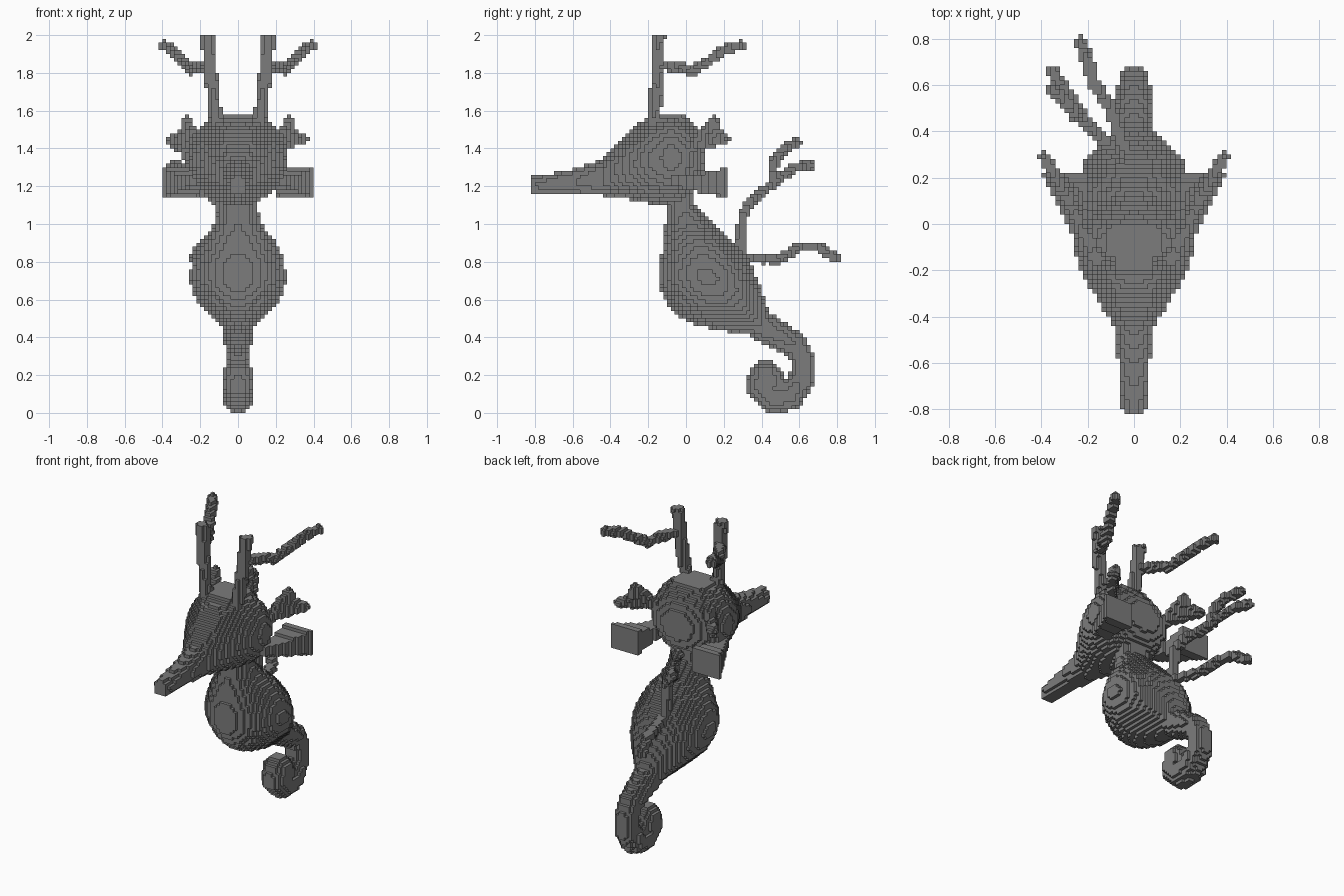
import bpy
from math import floor, ceil
from mathutils import Vector

if "Cube" in bpy.data.objects:
    bpy.data.objects.remove(bpy.data.objects["Cube"], do_unlink=True)

CELL = 0.02

grey = bpy.data.materials.new("stone_grey")
grey.use_nodes = True
grey.diffuse_color = (0.2, 0.2, 0.2, 1)
shader = grey.node_tree.nodes["Principled BSDF"]
shader.inputs["Base Color"].default_value = grey.diffuse_color
shader.inputs["Roughness"].default_value = 0.9


def span(lo, hi):
    """Cell indices that may lie between two coordinates."""
    return range(floor(lo / CELL) - 1, ceil(hi / CELL) + 1)


def mid(i):
    return (i + 0.5) * CELL


def loft(axis, sections, power=2):
    """Cells inside superellipse sections (t, a0, a1, b0, b1) along y or z."""
    cells = set()
    for s, e in zip(sections, sections[1:]):
        for k in span(s[0], e[0]):
            f = (mid(k) - s[0]) / (e[0] - s[0])
            if not 0 <= f < 1:
                continue
            a0, a1, b0, b1 = [p + (q - p) * f for p, q in zip(s[1:], e[1:])]
            for i in span(a0, a1):
                for j in span(b0, b1):
                    u = abs(2 * mid(i) - a0 - a1) / (a1 - a0)
                    v = abs(2 * mid(j) - b0 - b1) / (b1 - b0)
                    if u ** power + v ** power <= 1:
                        cells.add((i, k, j) if axis == "y" else (i, j, k))
    return cells


def chain(points):
    """Cells inside a rounded tube through points (x, y, z, radius)."""
    cells = set()
    for s, e in zip(points, points[1:]):
        a, b = Vector(s[:3]), Vector(e[:3])
        steps = max(1, ceil((b - a).length / 0.008))
        for n in range(steps + 1):
            f = n / steps
            p, r = a.lerp(b, f), s[3] + (e[3] - s[3]) * f
            for i in span(p.x - r, p.x + r):
                for j in span(p.y - r, p.y + r):
                    for k in span(p.z - r, p.z + r):
                        if (Vector((mid(i), mid(j), mid(k))) - p).length <= r:
                            cells.add((i, j, k))
    return cells


def twig(points, r=0.028):
    return chain([p + (r,) for p in points])


def fan(base, tip_a, tip_b, r):
    """Webbed fin: tubes spreading from a base to the line between two tips."""
    cells = set()
    for n in range(9):
        tip = Vector(tip_a).lerp(Vector(tip_b), n / 8)
        reach = 1 - 0.25 * (1 - abs(n / 4 - 1))
        end = Vector(base).lerp(tip, reach)
        cells |= chain([base + (r,), tuple(end) + (r,)])
    return cells


def flip(cells):
    return {(-1 - i, j, k) for i, j, k in cells}


parts = {}

# Head and snout
parts["head"] = loft("y", [(y, -w, w, lo, hi) for y, w, lo, hi in (
    (-0.82, 0.048, 1.15, 1.25), (-0.6, 0.068, 1.15, 1.29),
    (-0.45, 0.09, 1.15, 1.34), (-0.4, 0.115, 1.14, 1.40),
    (-0.3, 0.175, 1.13, 1.50), (-0.2, 0.23, 1.11, 1.57),
    (-0.08, 0.265, 1.10, 1.60), (0, 0.245, 1.12, 1.57),
    (0.06, 0.19, 1.18, 1.50), (0.1, 0.09, 1.27, 1.42))])
parts["head"] = {c for c in parts["head"] if mid(c[2]) < 1.58}
parts["crown"] = loft("z", [(1.48, -0.16, 0.16, -0.21, 0.02),
                            (1.58, -0.11, 0.11, -0.19, 0)], 5)

# Neck and belly
parts["body"] = loft("z", [(z, -w, w, y0, y1) for z, w, y0, y1 in (
    (0.42, 0.06, 0.28, 0.55), (0.46, 0.10, 0.07, 0.5),
    (0.5, 0.14, -0.03, 0.46), (0.56, 0.2, -0.09, 0.43),
    (0.65, 0.245, -0.135, 0.4), (0.72, 0.258, -0.145, 0.37),
    (0.8, 0.245, -0.14, 0.34), (0.9, 0.2, -0.12, 0.26),
    (1.0, 0.125, -0.11, 0.15), (1.1, 0.1, -0.1, 0.05),
    (1.18, 0.14, -0.12, 0.03))])

# Curled tail
parts["tail"] = chain([(0, y, z, r) for y, z, r in (
    (0.4, 0.46, 0.085), (0.5, 0.405, 0.075), (0.58, 0.355, 0.07),
    (0.62, 0.28, 0.065), (0.615, 0.18, 0.068), (0.55, 0.09, 0.078),
    (0.46, 0.082, 0.082), (0.395, 0.14, 0.08), (0.42, 0.2, 0.082),
    (0.46, 0.16, 0.075))])

# Mirrored antlers and fins
pairs = {
    "antler": twig([(0.11, -0.17, 1.52), (0.14, -0.155, 1.75),
                    (0.165, -0.14, 2.02)], 0.034),
    "antler_branch": twig([(0.16, -0.13, 1.84), (0.22, -0.03, 1.83),
                           (0.25, 0.03, 1.81), (0.3, 0.13, 1.87),
                           (0.34, 0.2, 1.92), (0.39, 0.29, 1.945)]),
    "upper_fin": fan((0.21, 0.03, 1.41), (0.345, 0.21, 1.45),
                     (0.27, 0.15, 1.55), 0.028),
    "lower_fin": loft("y", [(-0.08, 0.18, 0.25, 1.20, 1.25),
                            (0.06, 0.19, 0.32, 1.17, 1.26),
                            (0.22, 0.2, 0.405, 1.14, 1.30)], 12),
}
for name, cells in pairs.items():
    parts["left_" + name] = cells
    parts["right_" + name] = flip(cells)

# Weedy twigs growing from the back
parts["back_branch"] = twig([
    (-0.06, 0.29, 0.84), (-0.07, 0.3, 1.05), (-0.11, 0.34, 1.12),
    (-0.19, 0.42, 1.18), (-0.25, 0.5, 1.25), (-0.3, 0.58, 1.3),
    (-0.35, 0.66, 1.31)])
parts["back_branch_fork"] = twig([
    (-0.22, 0.46, 1.22), (-0.25, 0.465, 1.33), (-0.28, 0.51, 1.39),
    (-0.35, 0.585, 1.43)])
parts["lower_back_branch"] = twig([
    (-0.05, 0.33, 0.82), (-0.1, 0.5, 0.815), (-0.17, 0.6, 0.88),
    (-0.2, 0.7, 0.88), (-0.23, 0.79, 0.82)])

# Outward face corners of a cell, by direction
SIDES = []
for axis in range(3):
    for sign in (0, 1):
        ring = [(0, 0), (1, 0), (1, 1), (0, 1)]
        corners = []
        for u, v in (ring if sign else ring[::-1]):
            c = [0, 0, 0]
            c[axis], c[(axis + 1) % 3], c[(axis + 2) % 3] = sign, u, v
            corners.append(c)
        step = [0, 0, 0]
        step[axis] = 2 * sign - 1
        SIDES.append((step, corners))

# Keep cells above the ground and below the antler tops, then skin each part
parts = {n: {c for c in cells if 0 < mid(c[2]) < 2} for n, cells in parts.items()}
filled = set().union(*parts.values())
claimed = set()
for name, cells in parts.items():
    index, faces = {}, []
    for cell in sorted(cells - claimed):
        for step, corners in SIDES:
            if tuple(a + b for a, b in zip(cell, step)) not in filled:
                quad = [tuple(a + b for a, b in zip(cell, c)) for c in corners]
                faces.append([index.setdefault(q, len(index)) for q in quad])
    claimed |= cells
    if not faces:
        continue
    mesh = bpy.data.meshes.new(name)
    mesh.from_pydata([Vector(q) * CELL for q in index], [], faces)
    mesh.materials.append(grey)
    bpy.context.collection.objects.link(bpy.data.objects.new(name, mesh))
